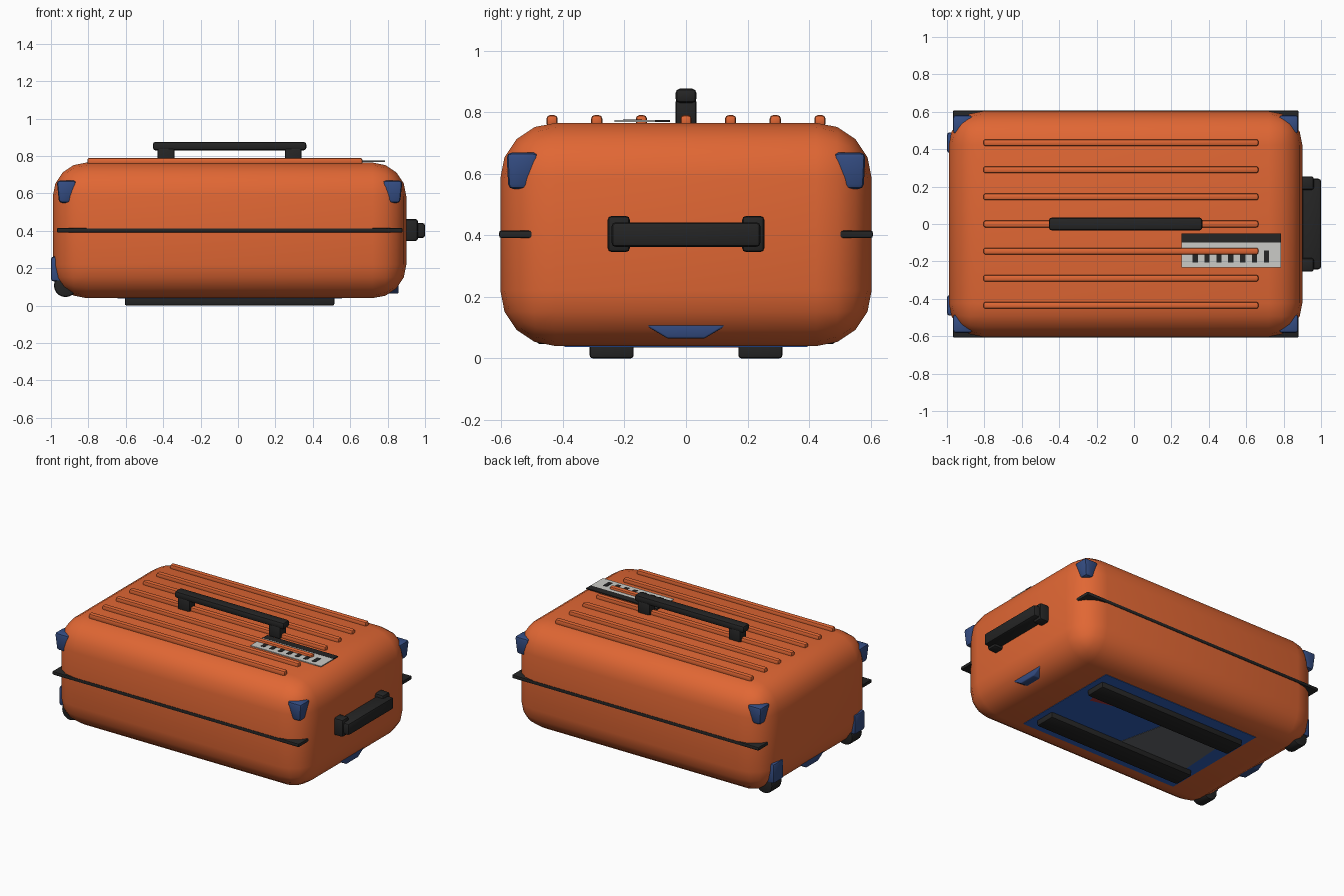
import bpy, bmesh, math

old = bpy.data.objects.get("Cube")
if old:
    bpy.data.objects.remove(old, do_unlink=True)


def material(name, r, g, b):
    m = bpy.data.materials.new(name)
    m.use_nodes = True
    m.diffuse_color = (r, g, b, 1)
    m.node_tree.nodes["Principled BSDF"].inputs["Base Color"].default_value = (r, g, b, 1)
    return m


ORANGE = material("orange_shell", 0.75, 0.135, 0.034)
BLACK = material("black_rubber", 0.018, 0.018, 0.018)
BLUE = material("blue_guard", 0.035, 0.075, 0.23)
WHITE = material("label_white", 0.6, 0.6, 0.57)
PANEL = material("panel_blue", 0.03, 0.12, 0.5)
GREY = material("panel_grey", 0.14, 0.15, 0.16)
RED = material("panel_red", 0.4, 0.04, 0.05)

MID = -0.045  # lengthwise middle of the shell


def finish(bm, name, mat, smooth=40):
    bmesh.ops.recalc_face_normals(bm, faces=bm.faces)
    mesh = bpy.data.meshes.new(name)
    bm.to_mesh(mesh)
    bm.free()
    mesh.materials.append(mat)
    ob = bpy.data.objects.new(name, mesh)
    bpy.context.collection.objects.link(ob)
    if smooth:
        bpy.ops.object.select_all(action='DESELECT')
        ob.select_set(True)
        bpy.context.view_layer.objects.active = ob
        bpy.ops.object.shade_smooth_by_angle(angle=math.radians(smooth))
    return ob


def box(name, xs, ys, zs, mat, bevel=0, segments=2, shape=None):
    """Box between the given ranges; shape(co) may move the corners before bevelling."""
    bm = bmesh.new()
    bmesh.ops.create_cube(bm, size=1)
    for v in bm.verts:
        for i, (a, b) in enumerate((xs, ys, zs)):
            v.co[i] = a if v.co[i] < 0 else b
    if shape:
        for v in bm.verts:
            shape(v.co)
    if bevel:
        bmesh.ops.bevel(bm, geom=bm.edges[:], offset=bevel, segments=segments,
                        profile=0.5, affect='EDGES', clamp_overlap=True)
    return finish(bm, name, mat, 40 if bevel else 0)


def plate(name, points, z, mat, thick=0.001):
    """Thin flat polygon hanging below height z."""
    bm = bmesh.new()
    face = bm.faces.new([bm.verts.new((x, y, z)) for x, y in points])
    ext = bmesh.ops.extrude_face_region(bm, geom=[face])
    for v in ext["geom"]:
        if isinstance(v, bmesh.types.BMVert):
            v.co.z -= thick
    return finish(bm, name, mat, 0)


def span(sign, near, far):
    return tuple(sorted((sign * near, sign * far)))


# Shell and the belt around its seam
box("shell", (-0.99, 0.90), (-0.603, 0.603), (0.04, 0.765), ORANGE, 0.18, 4)
box("seam_belt", (-0.968, 0.88), (-0.607, 0.607), (0.391, 0.415), BLACK, 0.007)

# Ribs along the top
for i in range(7):
    y = (i - 3) * 0.145
    box(f"rib_{i + 1}", (-0.805, 0.665), (y - 0.018, y + 0.018), (0.752, 0.79), ORANGE, 0.011)

# Top handle
box("top_handle_bar", (-0.455, 0.365), (-0.034, 0.034), (0.83, 0.876), BLACK, 0.014)
for side, x in (("right", -0.385), ("left", 0.295)):
    box(f"top_handle_post_{side}", (x - 0.045, x + 0.045), (-0.034, 0.034), (0.75, 0.842), BLACK, 0.01)

# End handle
box("end_handle_bar", (0.9, 1.0), (-0.242, 0.242), (0.362, 0.442), BLACK, 0.014)


def taper_guard(ex, ey):
    """Pull the inner lower edges of a corner guard towards the corner."""
    def shape(co):
        if co.z < 0.6:
            if abs(co.x - MID) < 0.87:
                co.x += ex * 0.035
            else:
                co.x -= ex * 0.012
            if abs(co.y) < 0.53:
                co.y += ey * 0.035
            else:
                co.y -= ey * 0.006
    return shape


def taper_foot(co):
    if co.z < 0.09:
        co.y *= 0.45


for ey, front in ((-1, "front"), (1, "back")):
    # End handle mounts, bottom skids
    box(f"end_handle_mount_{front}", (0.87, 0.962), span(ey, 0.182, 0.255), (0.345, 0.463), BLACK, 0.014)
    box(f"skid_{front}", (-0.605, 0.515), span(ey, 0.17, 0.313), (0.0, 0.06), BLACK, 0.01)

    # Wheel with its guard
    bm = bmesh.new()
    bmesh.ops.create_cone(bm, cap_ends=True, segments=20, radius1=0.062, radius2=0.062, depth=0.11)
    rims = [e for e in bm.edges if any(len(f.verts) > 4 for f in e.link_faces)]
    bmesh.ops.bevel(bm, geom=rims, offset=0.012, segments=2, profile=0.5, affect='EDGES')
    wheel = finish(bm, f"wheel_{front}", BLACK)
    wheel.rotation_euler.x = math.pi / 2
    wheel.location = (-0.922, ey * 0.43, 0.108)
    box(f"wheel_guard_{front}", (-1.0, -0.93), span(ey, 0.38, 0.49), (0.13, 0.262), BLUE, 0.014)

    # Upper corner guards
    for ex, side in ((-1, "right"), (1, "left")):
        xs = tuple(sorted((MID + ex * 0.817, MID + ex * 0.924)))
        box(f"corner_guard_{front}_{side}", xs, span(ey, 0.478, 0.583), (0.55, 0.668),
            BLUE, 0.016, 2, taper_guard(ex, ey))

# Low guards on both ends
for ex, side in ((-1, "right"), (1, "left")):
    xs = tuple(sorted((MID + ex * 0.78, MID + ex * 0.903)))
    box(f"low_guard_{side}", xs, (-0.135, 0.135), (0.065, 0.11), BLUE, 0.006, 2, taper_foot)

# Painted panel on the underside
plate("underside_panel", [(-0.645, -0.395), (0.555, -0.395), (0.555, 0.395), (-0.645, 0.395)],
      0.041, PANEL, 0.004)
plate("underside_grey_patch", [(-0.04, -0.17), (-0.12, 0.18), (-0.54, 0.18), (-0.56, -0.17)],
      0.038, GREY, 0.003)
plate("underside_red_patch", [(0.43, 0.09), (0.45, 0.18), (0.14, 0.165)], 0.038, RED, 0.003)

# Label on top: white card, dark band, row of marks
box("label_card", (0.255, 0.785), (-0.232, -0.1), (0.768, 0.774), WHITE)
box("label_band", (0.255, 0.785), (-0.1, -0.052), (0.768, 0.775), BLACK)
for i in range(7):
    x = 0.327 + i * 0.0635
    box(f"label_mark_{i + 1}", (x - 0.014, x + 0.014), (-0.205, -0.143), (0.773, 0.776), BLACK)
